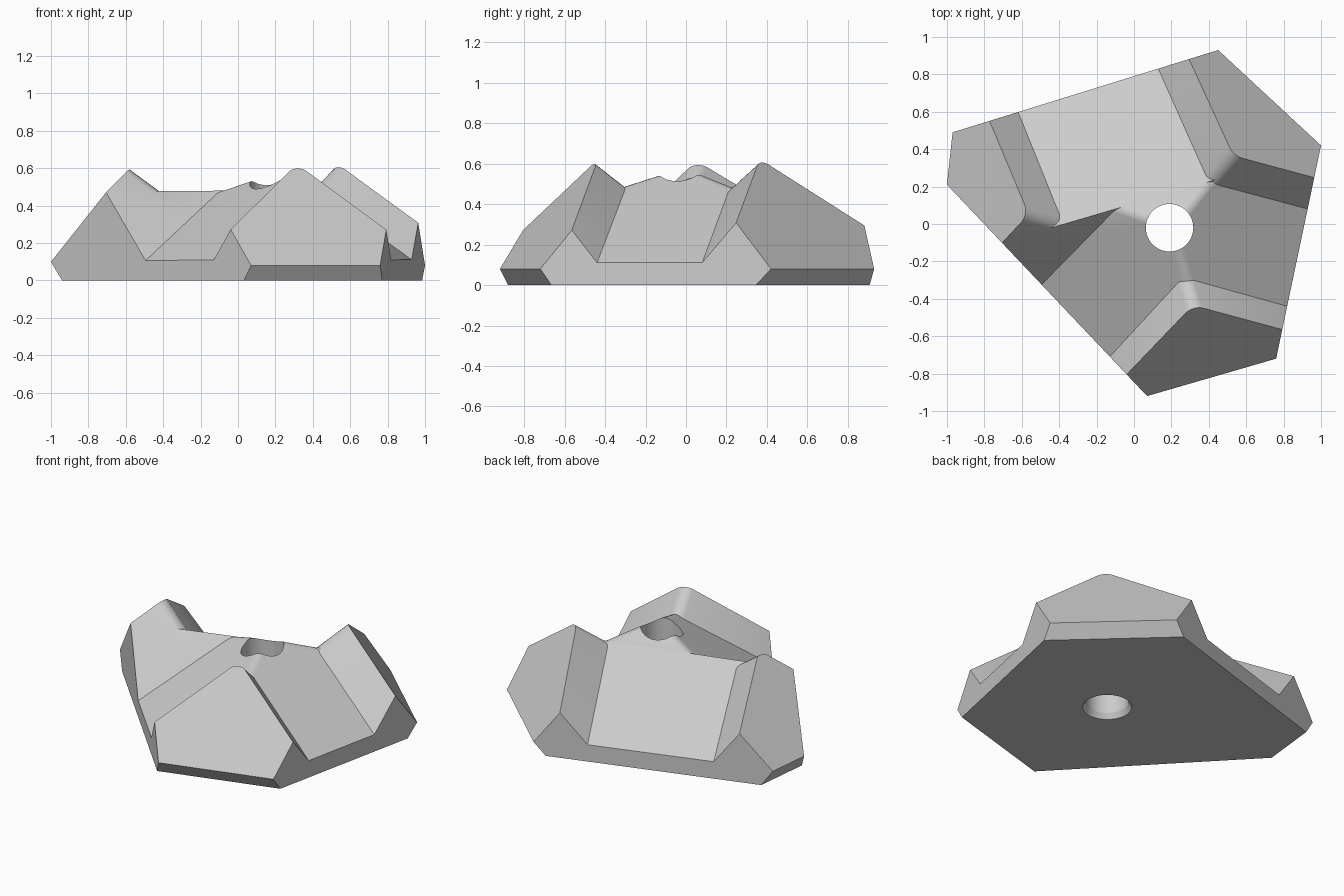
import bpy, bmesh
from math import atan2
from mathutils import Vector

if "Cube" in bpy.data.objects:
    bpy.data.objects.remove(bpy.data.objects["Cube"])

grey = bpy.data.materials.new("plain grey")
grey.use_nodes = True
COLOUR = (0.6, 0.6, 0.6, 1)
grey.diffuse_color = COLOUR
grey.node_tree.nodes["Principled BSDF"].inputs["Base Color"].default_value = COLOUR


def plane(a, b, c, inside=(0, 0, -9)):
    """Unit normal and offset through three points, facing away from inside."""
    a, b, c = Vector(a), Vector(b), Vector(c)
    n = (b - a).cross(c - a).normalized()
    if n.dot(Vector(inside) - a) > 0:
        n = -n
    return n, n.dot(a)


def rounding(p, q, r, steps=5):
    """Planes tangent to a fillet of radius r between two planes."""
    (n, d), (m, e) = p, q
    k = n.dot(m)
    d, e = d - r, e - r
    centre = n * ((d - k * e) / (1 - k * k)) + m * ((e - k * d) / (1 - k * k))
    normals = [n.slerp(m, i / (steps + 1)) for i in range(1, steps + 1)]
    return [(t, t.dot(centre) + r) for t in normals]


def convex(name, planes, base=-1):
    """Solid left after slicing a large block by every plane, each cut capped."""
    bm = bmesh.new()
    bmesh.ops.create_cube(bm, size=6)
    bmesh.ops.translate(bm, verts=bm.verts, vec=(0, 0, 3 + base))
    for n, d in planes:
        bmesh.ops.bisect_plane(bm, geom=bm.verts[:] + bm.edges[:] + bm.faces[:], dist=1e-5,
                               plane_co=n * d, plane_no=n, clear_outer=True)
        rim = list({v for e in bm.edges if e.is_boundary for v in e.verts})
        if len(rim) > 2:
            mid = sum((v.co for v in rim), Vector()) / len(rim)
            u = n.orthogonal().normalized()
            w = n.cross(u)
            rim.sort(key=lambda v: atan2(w.dot(v.co - mid), u.dot(v.co - mid)))
            bm.faces.new(rim)
    bmesh.ops.recalc_face_normals(bm, faces=bm.faces)
    mesh = bpy.data.meshes.new(name)
    bm.to_mesh(mesh)
    bm.free()
    ob = bpy.data.objects.new(name, mesh)
    bpy.context.collection.objects.link(ob)
    return ob


def combine(target, other, operation):
    mod = target.modifiers.new(operation, "BOOLEAN")
    mod.object, mod.operation, mod.solver = other, operation, "EXACT"
    bpy.context.view_layer.objects.active = target
    bpy.ops.object.modifier_apply(modifier=mod.name)
    bpy.data.objects.remove(other)


# Outer shell: long upright sides, undercut short sides, sloped corner faces
MID = (0, 0, 0.1)
corners = [  # rim start, rim end, undercut foot, peak of the sloped face
    ((0.07, -0.92, 0.08), (0.76, -0.72, 0.08), (0.03, -0.88, 0), (0.33, -0.44, 0.61)),
    ((1, 0.42, 0.08), (0.45, 0.93, 0.08), (0.985, 0.345, 0), (0.55, 0.36, 0.61)),
    ((-0.97, 0.49, 0.1), (-1, 0.21, 0.1), (-0.94, 0.15, 0), (-0.57, 0.1, 0.6)),
]
shell = []
for i, (a, b, foot, peak) in enumerate(corners):
    nxt = corners[(i + 1) % 3][0]
    shell += [plane(a, b, foot, MID), plane(a, b, peak),
              plane(b, nxt, (b[0], b[1], 1), MID)]

# Sloping channel floors
floor_back = plane((-0.62, 0.6, 0.11), (0.13, 0.83, 0.11), (-0.1, 0.08, 0.48))
floor_right = plane((0.93, 0.08, 0.11), (0.82, -0.44, 0.11), (0.41, 0.22, 0.487))
floor_front = plane((-0.49, -0.32, 0.11), (-0.13, -0.71, 0.11), (-0.1, 0.08, 0.478))

# Channel walls, two for each corner
walls = {
    "front_corner": (plane((0.79, -0.56, 0.27), (0.82, -0.44, 0.11), (0.3, -0.295, 0.487)),
                     plane((-0.04, -0.8, 0.27), (-0.13, -0.71, 0.11), (0.23, -0.32, 0.459))),
    "back_corner": (plane((0.29, 0.88, 0.29), (0.13, 0.83, 0.11), (0.38, 0.27, 0.457)),
                    plane((0.96, 0.24, 0.3), (0.93, 0.08, 0.11), (0.46, 0.205, 0.45))),
    "right_corner": (plane((-0.77, 0.55, 0.315), (-0.62, 0.6, 0.11), (-0.41, 0.08, 0.428)),
                     plane((-0.7, -0.1, 0.47), (-0.49, -0.32, 0.11), (-0.1, 0.08, 0.48))),
}

# Central hub with softened crests
floors = [floor_back, floor_right, floor_front]
crests = [t for i in range(3) for t in rounding(floors[i], floors[i - 1], 0.06, 3)]
body = convex("three_channel_block", floors + crests)

# Raised corners and the spur running from one corner to the hub
for name, (p, q) in walls.items():
    combine(body, convex(name, [p, q] + rounding(p, q, 0.07)), "UNION")
combine(body, convex("spur", [walls["right_corner"][1], floor_back]), "UNION")

# Trim everything to the outer shell
combine(body, convex("shell", shell, 0), "INTERSECT")

# Through hole with a flared bottom rim
for r1, r2, depth in ((0.127, 0.127, 3), (0.167, 0.124, 0.08)):
    bpy.ops.mesh.primitive_cone_add(vertices=48, radius1=r1, radius2=r2, depth=depth,
                                    location=(0.19, -0.02, 0))
    combine(body, bpy.context.object, "DIFFERENCE")

# Clean the joined surface and colour it
bm = bmesh.new()
bm.from_mesh(body.data)
bmesh.ops.remove_doubles(bm, verts=bm.verts, dist=0.0005)
bmesh.ops.dissolve_limit(bm, angle_limit=0.01, verts=bm.verts, edges=bm.edges)
for face in bm.faces:
    face.material_index = 0
bm.to_mesh(body.data)
bm.free()
body.data.materials.clear()
body.data.materials.append(grey)
bpy.ops.object.select_all(action="DESELECT")
body.select_set(True)
bpy.context.view_layer.objects.active = body
bpy.ops.object.shade_smooth_by_angle(angle=0.3)
